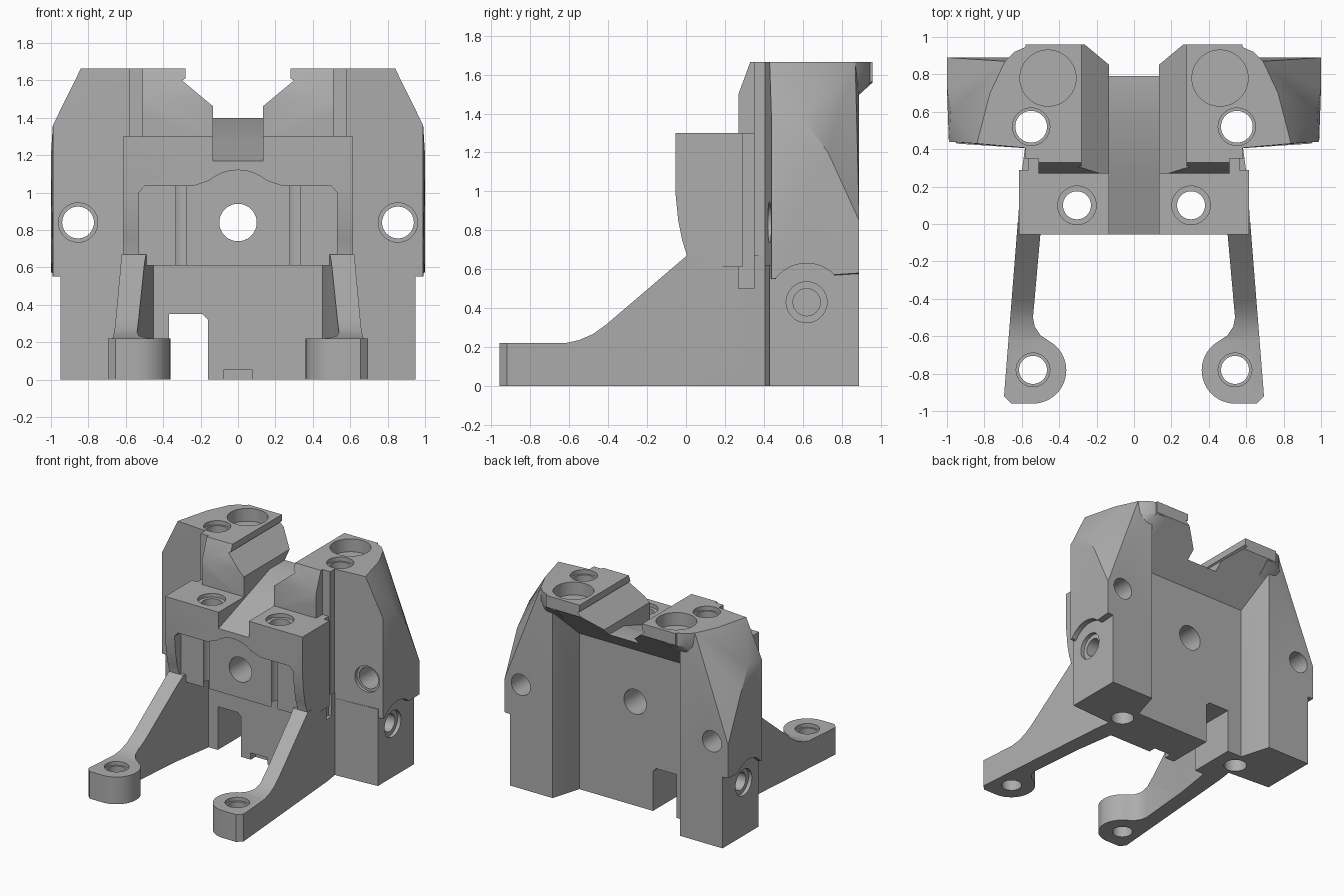
import bpy, bmesh, math
from mathutils import Vector

cube = bpy.data.objects.get("Cube")
if cube:
    bpy.data.objects.remove(cube, do_unlink=True)

grey = bpy.data.materials.new("machined grey")
grey.use_nodes = True
GREY = (0.42, 0.42, 0.42, 1)
grey.diffuse_color = GREY
grey.node_tree.nodes["Principled BSDF"].inputs["Base Color"].default_value = GREY


def make(name, bm):
    bmesh.ops.recalc_face_normals(bm, faces=bm.faces)
    mesh = bpy.data.meshes.new(name)
    bm.to_mesh(mesh)
    bm.free()
    mesh.materials.append(grey)
    obj = bpy.data.objects.new(name, mesh)
    bpy.context.collection.objects.link(obj)
    return obj


def prism(name, points, axis, low, high):
    """Extrude a 2D outline along an axis; points use the other two axes in order."""
    bm = bmesh.new()
    verts = []
    for p in points:
        co = list(p)
        co.insert(axis, low)
        verts.append(bm.verts.new(co))
    face = bm.faces.new(verts)
    moved = bmesh.ops.extrude_face_region(bm, geom=[face])["geom"]
    shift = Vector((0, 0, 0))
    shift[axis] = high - low
    bmesh.ops.translate(bm, vec=shift, verts=[g for g in moved if isinstance(g, bmesh.types.BMVert)])
    return make(name, bm)


def box(name, x, y, z):
    return prism(name, [(x[0], y[0]), (x[1], y[0]), (x[1], y[1]), (x[0], y[1])], 2, *z)


def hull(name, points):
    bm = bmesh.new()
    for p in points:
        bm.verts.new(p)
    out = bmesh.ops.convex_hull(bm, input=bm.verts)
    bmesh.ops.delete(bm, geom=[g for g in out["geom_interior"] if isinstance(g, bmesh.types.BMVert)], context="VERTS")
    return make(name, bm)


def arc(cx, cy, r, start, end, n):
    angles = [math.radians(start + (end - start) * i / n) for i in range(n + 1)]
    return [(cx + r * math.cos(a), cy + r * math.sin(a)) for a in angles]


def hole(cx, cy, r, axis, low, high):
    return prism("cutter", arc(cx, cy, r, 0, 352.5, 47), axis, low, high)


def mirrored(points, side):
    return [(p[0] * side, *p[1:]) for p in points]


def carve(obj, cutters, operation="DIFFERENCE"):
    for c in cutters:
        mod = obj.modifiers.new("cut", "BOOLEAN")
        mod.operation, mod.solver, mod.object = operation, "EXACT", c
    graph = bpy.context.evaluated_depsgraph_get()
    mesh = bpy.data.meshes.new_from_object(obj.evaluated_get(graph))
    obj.modifiers.clear()
    obj.data = mesh


SIDES = {"left": 1, "right": -1}

# Holes shared by every part
holes = [hole(0, 0.84, 0.1, 1, -0.5, 1.2)]
for s in SIDES.values():
    holes += [
        hole(s * 0.55, 0.52, 0.085, 2, -0.1, 2), hole(s * 0.55, 0.52, 0.1, 2, 1.63, 2),
        hole(s * 0.46, 0.78, 0.15, 2, 1.56, 2),
        hole(s * 0.305, 0.1, 0.075, 2, 0.5, 2), hole(s * 0.305, 0.1, 0.103, 2, 1.27, 1.4),
        hole(s * 0.54, -0.78, 0.075, 2, -0.1, 0.5), hole(s * 0.54, -0.78, 0.09, 2, 0.19, 0.5),
        hole(s * 0.855, 0.84, 0.085, 1, 0.2, 1.2), hole(s * 0.855, 0.84, 0.105, 1, 0.2, 0.45),
        hole(0.62, 0.43, 0.105, 0, *sorted((s * 0.92, s * 1.2))),
        hole(0.62, 0.43, 0.07, 0, *sorted((s * 0.7, s * 1.2))),
    ]

# Sloping centre channel and the V above it
channel = prism("cutter", [(-0.2, 1.117), (0.6, 1.4), (1.1, 1.4), (1.1, 1.9), (-0.2, 1.9)], 0, -0.135, 0.135)
vee = prism("cutter", [(-0.12, 1.45), (0.12, 1.45), (0.3, 1.6), (0.28, 1.61), (0.28, 1.9),
                       (-0.28, 1.9), (-0.28, 1.61), (-0.3, 1.6)], 1, -0.2, 1.2)

# Side slots between core and front block
slots = []
for s in SIDES.values():
    slots.append(box("cutter", sorted((s * 0.565, s * 0.75)), (0.27, 0.35), (0.5, 1.9)))
    slots.append(box("cutter", sorted((s * 0.51, s * 0.75)), (0.2, 0.35), (1.3, 1.9)))

# Central wall with rear overhang
core = prism("central_wall", [(0.27, 0), (0.27, 1.5), (0.33, 1.664), (0.96, 1.664), (0.96, 1.57),
                              (0.65, 1.26), (0.65, 0)], 0, -0.58, 0.58)
notches = [prism("cutter", [(-0.37, -0.1), (-0.16, -0.1), (-0.16, 0.32), (-0.19, 0.35),
                            (-0.37, 0.35)], 1, 0, 1),
           box("cutter", (-0.075, 0.075), (0.1, 0.33), (-0.1, 0.055))]
carve(core, holes + slots + notches + [channel, vee])
parts = [core]

# Front block with a recessed pad
block = prism("front_block", [(0.29, 1.3), (-0.055, 1.3), (-0.055, 1.0), (-0.04, 0.85), (-0.02, 0.75),
                              (0.005, 0.67), (0.005, 0.61), (0.29, 0.61)], 0, -0.615, 0.615)
pad = prism("cutter", [(-0.53, 0.55), (0.53, 0.55), (0.53, 1.0), (0.5, 1.035), (0.24, 1.035)]
            + arc(0, 0.88, 0.24, 50, 130, 12) + [(-0.24, 1.035), (-0.5, 1.035), (-0.53, 1.0)], 1, -0.3, 0.03)
carve(block, holes + [channel, pad])
parts.append(block)

trash = holes + slots + notches + [channel, vee, pad]

for word, s in SIDES.items():
    # Lower wing block
    plan = mirrored([(0.5, 0.4), (0.95, 0.43), (0.95, 0.89), (0.57, 0.89), (0.49, 0.62)], s)
    foot_block = prism(word + "_wing_base", plan, 2, 0, 0.62)
    carve(foot_block, holes)

    # Upper wing with tapered shoulder and rear facet
    wing = hull(word + "_wing", mirrored([
        (0.5, 0.4, 0.55), (0.99, 0.44, 0.55), (1, 0.89, 0.58), (0.57, 0.89, 0.55), (0.49, 0.62, 0.55),
        (1, 0.89, 0.85), (1, 0.73, 1.2), (0.99, 0.44, 1.36), (0.98, 0.6, 1.38),
        (0.5, 0.4, 1.664), (0.84, 0.43, 1.664), (0.77, 0.7, 1.664), (0.69, 0.87, 1.664),
        (0.57, 0.89, 1.664), (0.49, 0.62, 1.664)], s))
    arch = hole(0.62, 0.43, 0.2, 0, *sorted((s * 0.95, s * 1.2)))
    carve(wing, holes + [arch])

    # Rounded corner of the overhang
    corner = hull(word + "_overhang_corner", mirrored(
        [(x, y, z) for z in (1.56, 1.664) for x, y in
         [(0.5, 0.96), (0.57, 0.95), (0.64, 0.92), (0.69, 0.87), (0.5, 0.85)]]
        + [(0.5, 0.85, 1.46), (0.66, 0.85, 1.46)], s))
    carve(corner, holes)

    # Outrigger leg: side profile trimmed by its plan outline
    leg = prism(word + "_leg", [(-0.96, 0), (-0.96, 0.22), (-0.62, 0.22), (-0.55, 0.235), (-0.48, 0.265),
                                (-0.41, 0.315), (0.005, 0.67), (0.42, 0.67), (0.42, 0)],
                0, *sorted((s * 0.2, s * 0.9)))
    outline = prism("cutter", mirrored(
        [(0.58, 0.43), (0.6, 0.28), (0.695, -0.92), (0.655, -0.96)]
        + arc(0.54, -0.782, 0.178, -90, -240, 20)
        + [(0.5, -0.595), (0.53, -0.55), (0.54, -0.5), (0.5, -0.05), (0.45, 0.28), (0.45, 0.43)], s), 2, -0.1, 1)
    carve(leg, [outline], "INTERSECT")
    carve(leg, holes + slots)

    parts += [foot_block, wing, corner, leg]
    trash += [arch, outline]

for c in trash:
    bpy.data.objects.remove(c, do_unlink=True)

for obj in parts:
    bpy.ops.object.select_all(action="DESELECT")
    obj.select_set(True)
    bpy.context.view_layer.objects.active = obj
    bpy.ops.object.shade_smooth_by_angle(angle=math.radians(25))
